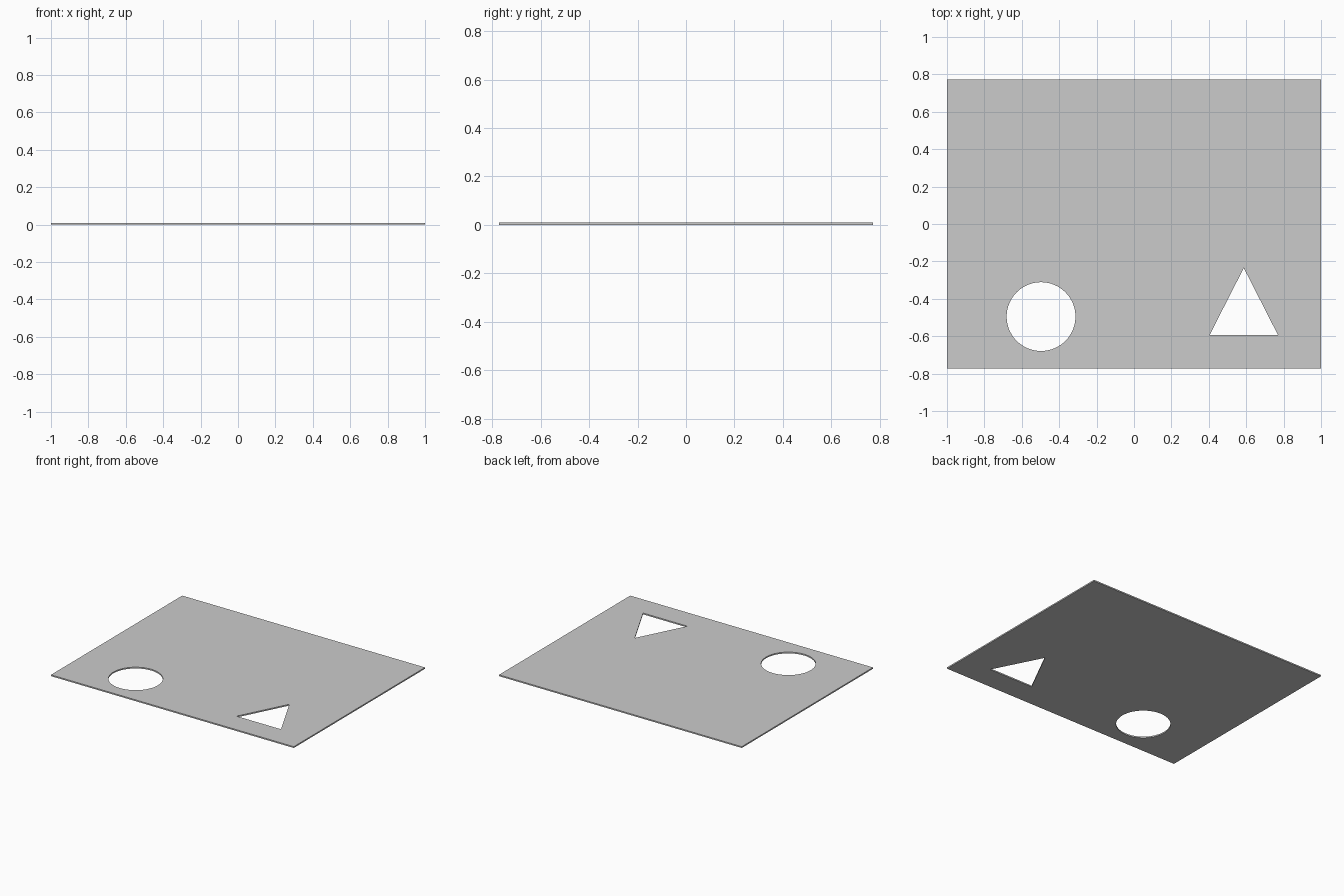
import bpy, math

if "Cube" in bpy.data.objects:
    bpy.data.objects.remove(bpy.data.objects["Cube"])

THICK = 0.01


def prism(name, outline, z0, z1):
    """Closed solid from a counter-clockwise outline."""
    n = len(outline)
    verts = [(x, y, z) for z in (z0, z1) for x, y in outline]
    faces = [tuple(reversed(range(n))), tuple(range(n, 2 * n))]
    faces += [(i, (i + 1) % n, n + (i + 1) % n, n + i) for i in range(n)]
    mesh = bpy.data.meshes.new(name)
    mesh.from_pydata(verts, [], faces)
    obj = bpy.data.objects.new(name, mesh)
    bpy.context.collection.objects.link(obj)
    return obj


# Thin rectangular sheet
sheet = prism("sheet", [(-1, -0.772), (1, -0.772), (1, 0.772), (-1, 0.772)], 0, THICK)

# Round and triangular holes
circle = [(-0.497 + 0.184 * math.cos(math.tau * i / 64),
           -0.495 + 0.184 * math.sin(math.tau * i / 64)) for i in range(64)]
triangle = [(0.404, -0.594), (0.77, -0.594), (0.587, -0.235)]

for name, outline in (("round_hole_cutter", circle), ("triangle_hole_cutter", triangle)):
    cutter = prism(name, outline, -0.1, 0.1)
    cutter.hide_render = True
    cutter.hide_set(True)
    mod = sheet.modifiers.new(name, 'BOOLEAN')
    mod.operation = 'DIFFERENCE'
    mod.solver = 'EXACT'
    mod.object = cutter
